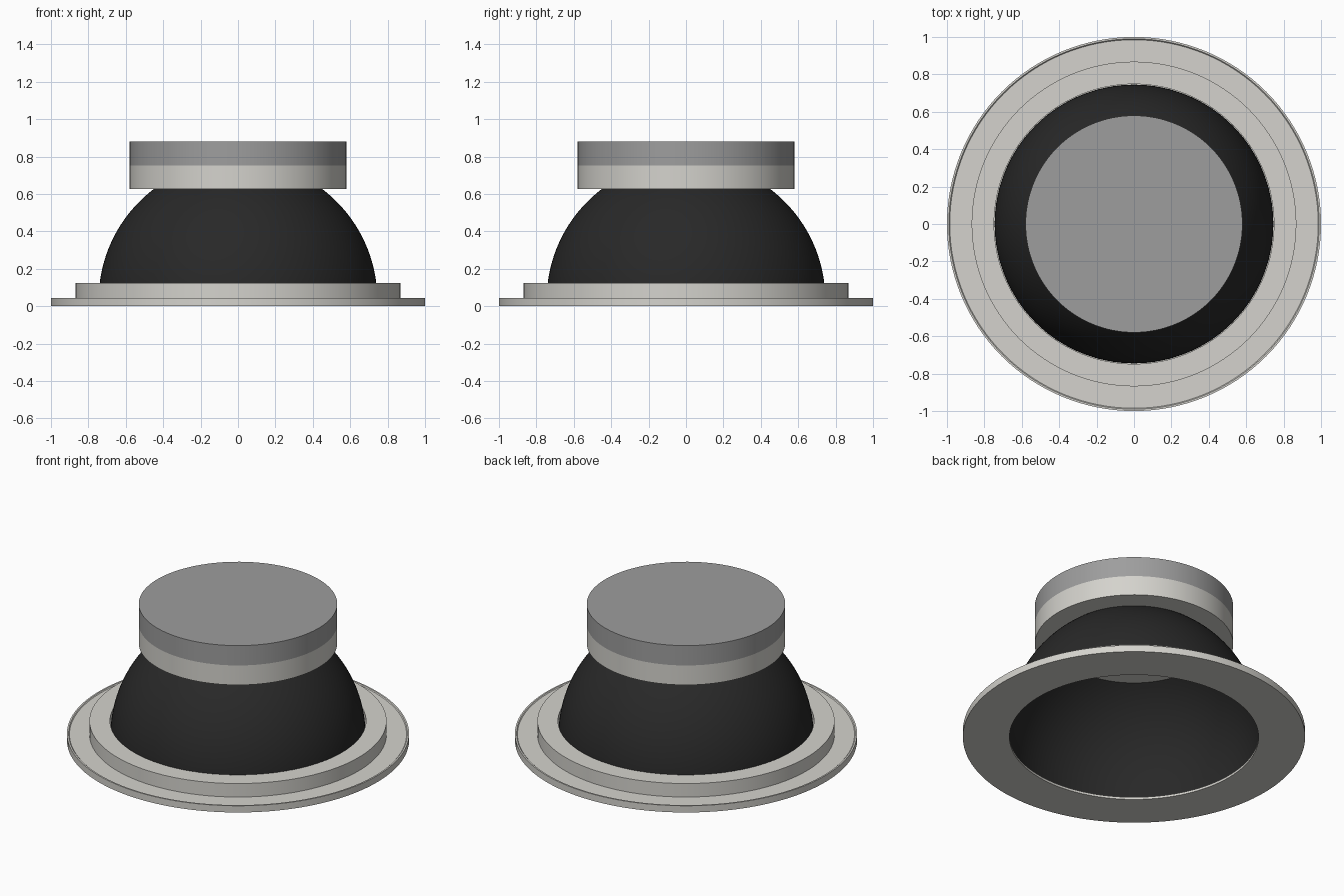
import bpy
import math

SEGMENTS = 128

if "Cube" in bpy.data.objects:
    bpy.data.objects.remove(bpy.data.objects["Cube"], do_unlink=True)


def make_material(name, rgb):
    mat = bpy.data.materials.new(name)
    mat.use_nodes = True
    color = (*rgb, 1.0)
    mat.diffuse_color = color
    mat.node_tree.nodes["Principled BSDF"].inputs["Base Color"].default_value = color
    return mat


def lathe(name, profile, mat, closed=False, cap_start=False, cap_end=False):
    """Spin (radius, height) points, listed bottom to top on the outside."""
    verts, faces = [], []
    n = len(profile)
    for r, z in profile:
        for i in range(SEGMENTS):
            a = math.tau * i / SEGMENTS
            verts.append((r * math.cos(a), r * math.sin(a), z))
    for k in range(n if closed else n - 1):
        lo, hi = k * SEGMENTS, (k + 1) % n * SEGMENTS
        for i in range(SEGMENTS):
            j = (i + 1) % SEGMENTS
            faces.append((lo + i, lo + j, hi + j, hi + i))
    if cap_start:
        faces.append(tuple(reversed(range(SEGMENTS))))
    if cap_end:
        faces.append(tuple(range((n - 1) * SEGMENTS, n * SEGMENTS)))
    mesh = bpy.data.meshes.new(name)
    mesh.from_pydata(verts, [], faces)
    mesh.materials.append(mat)
    obj = bpy.data.objects.new(name, mesh)
    bpy.context.collection.objects.link(obj)
    bpy.ops.object.select_all(action="DESELECT")
    obj.select_set(True)
    bpy.context.view_layer.objects.active = obj
    bpy.ops.object.shade_smooth_by_angle(angle=math.radians(30))
    return obj


light = make_material("warm light grey", (0.66, 0.65, 0.61))
grey = make_material("mid grey", (0.34, 0.34, 0.34))
black = make_material("soft black", (0.021, 0.021, 0.021))

# Stepped flange with a fine raised rim and a small inner lip under the dome
lathe("base_flange", [
    (0.728, 0), (1.0, 0), (1.0, 0.043), (0.99, 0.043), (0.985, 0.038),
    (0.868, 0.038), (0.868, 0.125), (0.748, 0.125), (0.748, 0.015),
    (0.728, 0.015)], light, closed=True)

# Open dome, a slice of a sphere
R, CENTRE, LOW, HIGH, STEPS = 0.745, 0.033, 0.015, 0.628, 24
a0 = math.asin((LOW - CENTRE) / R)
a1 = math.asin((HIGH - CENTRE) / R)
arc = [a0 + (a1 - a0) * i / STEPS for i in range(STEPS + 1)]
lathe("dome", [(R * math.cos(a), CENTRE + R * math.sin(a)) for a in arc], black)

# Two-tone cap
lathe("cap_lower_band", [(0.58, 0.626), (0.58, 0.752)], light, cap_start=True)
lathe("cap_top", [(0.58, 0.752), (0.58, 0.88)], grey, cap_end=True)
